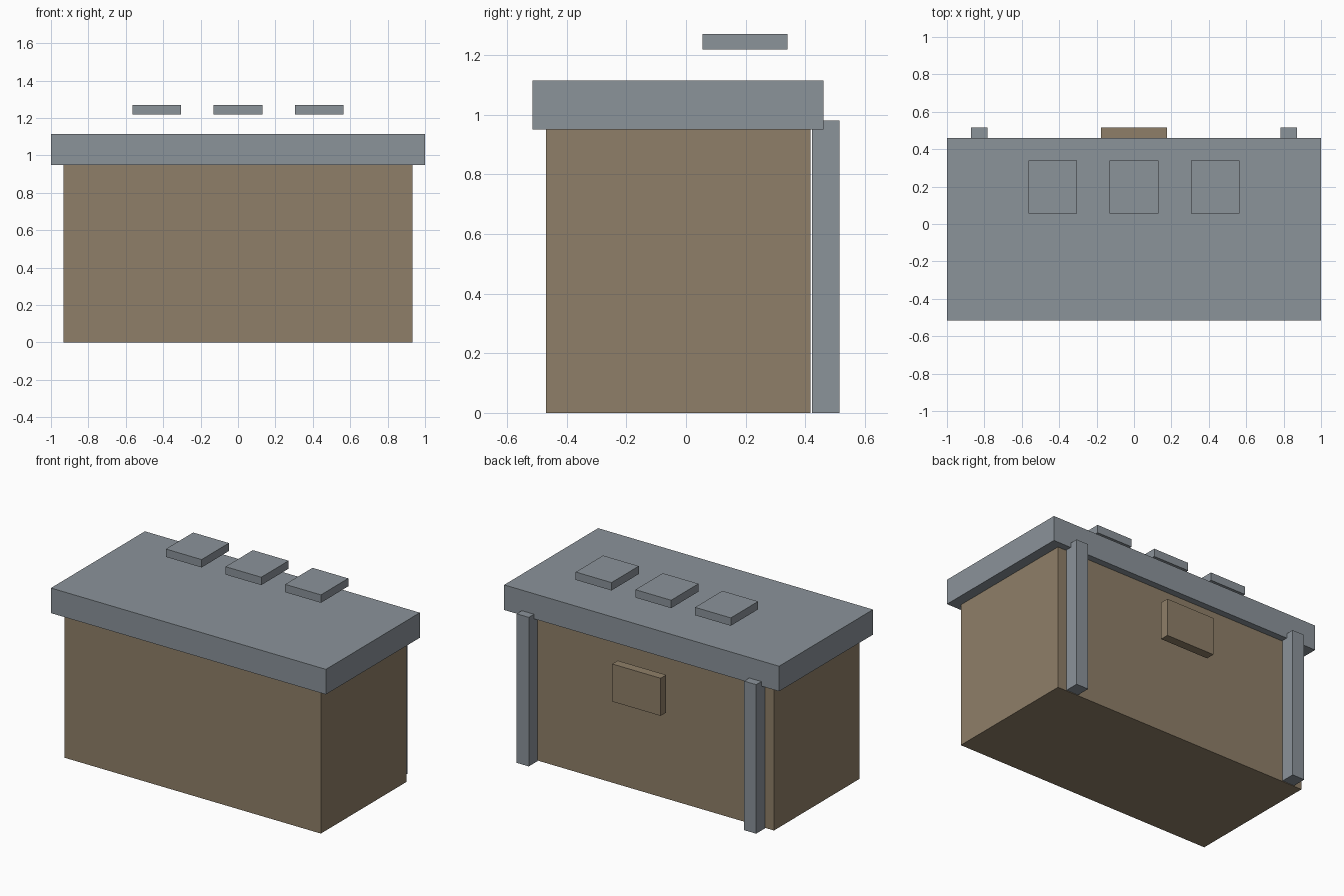
import bpy
import bmesh

if "Cube" in bpy.data.objects:
    bpy.data.objects.remove(bpy.data.objects["Cube"])


def linear(c):
    c /= 255
    return c / 12.92 if c <= 0.04045 else ((c + 0.055) / 1.055) ** 2.4


def material(name, *rgb):
    m = bpy.data.materials.new(name)
    m.diffuse_color = (*(linear(c) for c in rgb), 1)
    m.use_nodes = True
    m.node_tree.nodes["Principled BSDF"].inputs["Base Color"].default_value = m.diffuse_color
    return m


def box(name, mat, x, y, z):
    """Axis-aligned box from (low, high) extents on each axis."""
    bm = bmesh.new()
    bmesh.ops.create_cube(bm, size=1)
    for v in bm.verts:
        v.co = [lo + (hi - lo) * (c + 0.5) for c, (lo, hi) in zip(v.co, (x, y, z))]
    mesh = bpy.data.meshes.new(name)
    bm.to_mesh(mesh)
    bm.free()
    mesh.materials.append(mat)
    obj = bpy.data.objects.new(name, mesh)
    bpy.context.collection.objects.link(obj)
    return obj


grey = material("slate grey", 139, 147, 154)
brown = material("dull brown", 143, 127, 104)

# Main body and overhanging roof slab
box("body", brown, (-0.932, 0.932), (-0.47, 0.417), (0, 0.95))
box("roof_slab", grey, (-1, 1), (-0.515, 0.461), (0.95, 1.115))

# Three plates hovering above the roof
for name, cx in (("left", -0.434), ("middle", 0), ("right", 0.434)):
    box(f"roof_plate_{name}", grey, (cx - 0.13, cx + 0.13), (0.056, 0.34), (1.218, 1.27))

# Two rear posts, just clear of the back wall
for name, cx in (("left", -0.827), ("right", 0.827)):
    box(f"rear_post_{name}", grey, (cx - 0.044, cx + 0.044), (0.422, 0.515), (0, 0.98))

# Small panel at the middle of the back
box("rear_panel", brown, (-0.176, 0.176), (0.457, 0.515), (0.589, 0.836))
